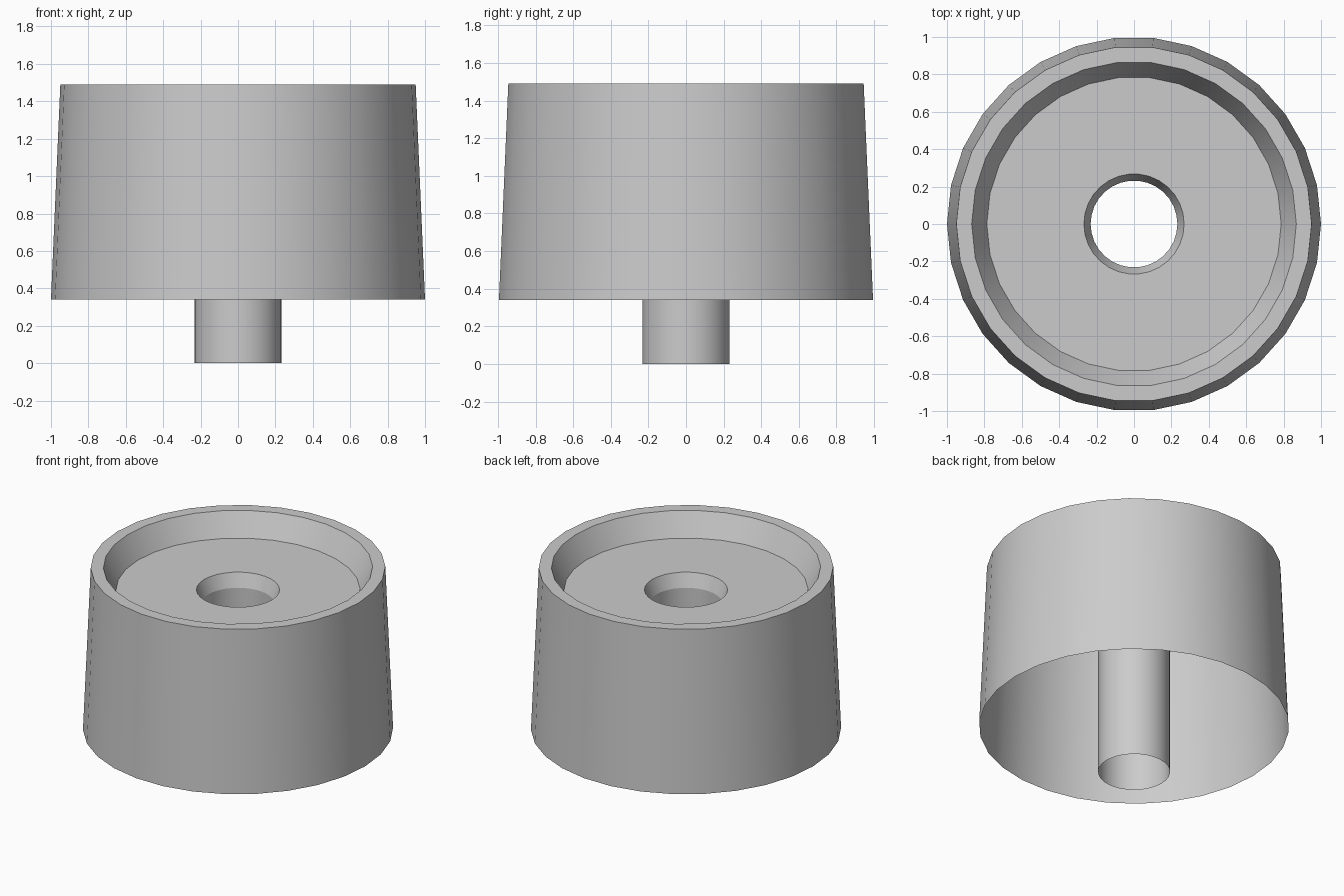
import bpy, bmesh, math

if "Cube" in bpy.data.objects:
    bpy.data.objects.remove(bpy.data.objects["Cube"])

SIDES = 30


def lathe(name, profile):
    """Revolve an open (radius, height) profile around z."""
    bm = bmesh.new()
    rings = []
    for r, z in profile:
        rings.append([bm.verts.new((r * math.cos(2 * math.pi * i / SIDES),
                                    r * math.sin(2 * math.pi * i / SIDES), z))
                      for i in range(SIDES)])
    for a, b in zip(rings, rings[1:]):
        for i in range(SIDES):
            j = (i + 1) % SIDES
            bm.faces.new((a[i], a[j], b[j], b[i]))
    mesh = bpy.data.meshes.new(name)
    bm.to_mesh(mesh)
    bm.free()
    obj = bpy.data.objects.new(name, mesh)
    bpy.context.collection.objects.link(obj)
    bpy.context.view_layer.objects.active = obj
    obj.select_set(True)
    bpy.ops.object.shade_smooth_by_angle(angle=math.radians(15))
    obj.select_set(False)
    return obj


# Thin shell: tapered skirt, flat rim, sloped recess and floor, open underneath
lathe("cap_shell", [(1.0, 0.34), (0.95, 1.49), (0.868, 1.49),
                    (0.787, 1.33), (0.268, 1.33)])

# Central tube: flared mouth at the floor, straight bore open at both ends
lathe("centre_tube", [(0.232, 0.0), (0.232, 1.235), (0.268, 1.33)][::-1])
